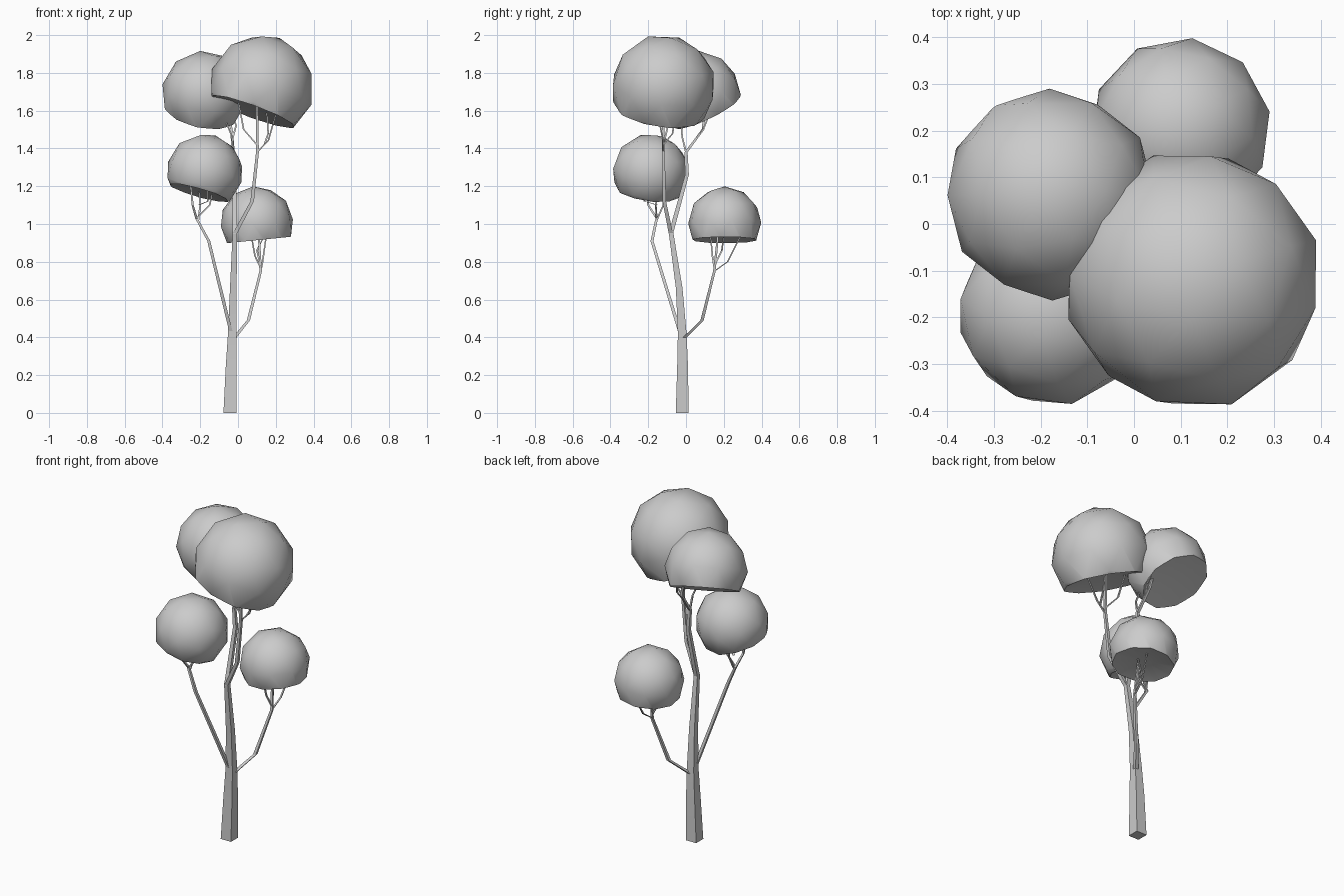
import bpy
import bmesh
import math
from mathutils import Vector, Matrix

default = bpy.data.objects.get("Cube")
if default:
    bpy.data.objects.remove(default, do_unlink=True)

GREY = (0.6, 0.6, 0.6, 1.0)
mat = bpy.data.materials.new("plain_grey")
mat.use_nodes = True
mat.diffuse_color = GREY
mat.node_tree.nodes["Principled BSDF"].inputs["Base Color"].default_value = GREY


def finish(bm, name, angle):
    bmesh.ops.recalc_face_normals(bm, faces=bm.faces)
    mesh = bpy.data.meshes.new(name)
    bm.to_mesh(mesh)
    bm.free()
    mesh.materials.append(mat)
    obj = bpy.data.objects.new(name, mesh)
    bpy.context.collection.objects.link(obj)
    bpy.ops.object.select_all(action="DESELECT")
    obj.select_set(True)
    bpy.context.view_layer.objects.active = obj
    bpy.ops.object.shade_smooth_by_angle(angle=math.radians(angle))
    return obj


def limb(name, points, start, end, sides=4):
    """Tapered tube through the points, with level square rings."""
    bm = bmesh.new()
    rings = []
    for i, p in enumerate(points):
        r = start + (end - start) * i / (len(points) - 1)
        ring = []
        for k in range(sides):
            a = math.tau * (k + 0.5) / sides
            ring.append(bm.verts.new(Vector(p) + Vector((math.cos(a), math.sin(a), 0)) * r))
        rings.append(ring)
    for low, high in zip(rings, rings[1:]):
        for k in range(sides):
            n = (k + 1) % sides
            bm.faces.new((low[k], low[n], high[n], high[k]))
    bm.faces.new(rings[0][::-1])
    bm.faces.new(rings[-1])
    return finish(bm, name, 30)


def crown(name, centre, radius, axis, cut, spin, hollow=0.03):
    """Faceted ball with its underside sliced off and slightly hollowed."""
    bm = bmesh.new()
    bmesh.ops.create_icosphere(bm, subdivisions=2, radius=radius * 1.01)
    bmesh.ops.rotate(bm, verts=bm.verts, matrix=Matrix.Rotation(spin, 3, "Z"))
    bmesh.ops.bisect_plane(bm, geom=bm.verts[:] + bm.edges[:] + bm.faces[:],
                           plane_co=(0, 0, -cut), plane_no=(0, 0, 1), clear_inner=True)
    rim = [e for e in bm.edges if e.is_boundary]
    caps = bmesh.ops.holes_fill(bm, edges=rim, sides=0)["faces"]
    poked = bmesh.ops.poke(bm, faces=caps)
    for v in poked["verts"]:
        v.co.z = -cut + hollow
    turn = Vector((0, 0, 1)).rotation_difference(Vector(axis)).to_matrix().to_4x4()
    bm.transform(Matrix.Translation(centre) @ turn)
    return finish(bm, name, 40)


# Trunk
limb("trunk", [(-0.043, -0.02, 0), (-0.036, -0.018, 0.25), (-0.03, -0.02, 0.42),
               (-0.025, -0.036, 0.66), (-0.016, -0.08, 0.96)], 0.048, 0.017)

# Main boughs
limb("top_bough", [(-0.016, -0.08, 0.95), (0.075, -0.115, 1.12),
                   (0.103, -0.12, 1.38), (0.1, -0.12, 1.66)], 0.016, 0.008)
limb("back_bough", [(-0.016, -0.08, 0.95), (-0.02, 0.005, 1.26), (-0.025, 0.0, 1.38),
                    (-0.035, 0.09, 1.5), (-0.06, 0.1, 1.63)], 0.017, 0.007)
limb("front_bough", [(-0.035, -0.03, 0.42), (-0.155, -0.18, 0.91), (-0.22, -0.155, 1.03),
                     (-0.24, -0.2, 1.1), (-0.25, -0.2, 1.2)], 0.013, 0.006)
limb("low_bough", [(-0.025, -0.015, 0.39), (0.055, 0.085, 0.49),
                   (0.12, 0.15, 0.75), (0.11, 0.17, 0.95)], 0.015, 0.007)

# Forked twigs holding up each crown
twigs = [
    [(0.1, -0.12, 1.38), (0.16, -0.12, 1.44), (0.2, -0.15, 1.58)],
    [(0.1, -0.12, 1.42), (0.03, -0.1, 1.5), (0.0, -0.07, 1.66)],
    [(0.14, -0.12, 1.42), (0.16, -0.07, 1.48), (0.15, -0.06, 1.62)],
    [(-0.025, 0.0, 1.38), (-0.03, -0.02, 1.46), (-0.08, -0.03, 1.58)],
    [(-0.03, 0.05, 1.45), (-0.01, 0.1, 1.52), (-0.04, 0.14, 1.63)],
    [(-0.21, -0.155, 1.02), (-0.2, -0.12, 1.1), (-0.21, -0.12, 1.2)],
    [(-0.22, -0.155, 1.03), (-0.15, -0.16, 1.1), (-0.13, -0.15, 1.19)],
    [(-0.21, -0.15, 1.1), (-0.16, -0.22, 1.12), (-0.16, -0.24, 1.19)],
    [(0.12, 0.15, 0.75), (0.13, 0.22, 0.8), (0.15, 0.29, 0.94)],
    [(0.12, 0.15, 0.77), (0.09, 0.14, 0.83), (0.07, 0.13, 0.94)],
    [(0.12, 0.15, 0.78), (0.1, 0.19, 0.86), (0.14, 0.2, 0.94)],
]
for i, path in enumerate(twigs):
    limb(f"twig_{i + 1}", path, 0.007, 0.005)

# Leaf crowns
crown("top_crown", (0.125, -0.12, 1.725), 0.277, (0.34, 0.14, 0.93), 0.14, 0.3, 0.05)
crown("back_crown", (-0.178, 0.063, 1.69), 0.225, (0.2, -0.42, 0.88), 0.11, 0.9)
crown("front_crown", (-0.176, -0.187, 1.275), 0.202, (0.27, 0.14, 0.95), 0.115, 0.2)
crown("low_crown", (0.1, 0.205, 1.005), 0.193, (-0.1, 0.0, 1.0), 0.09, 0.5)
